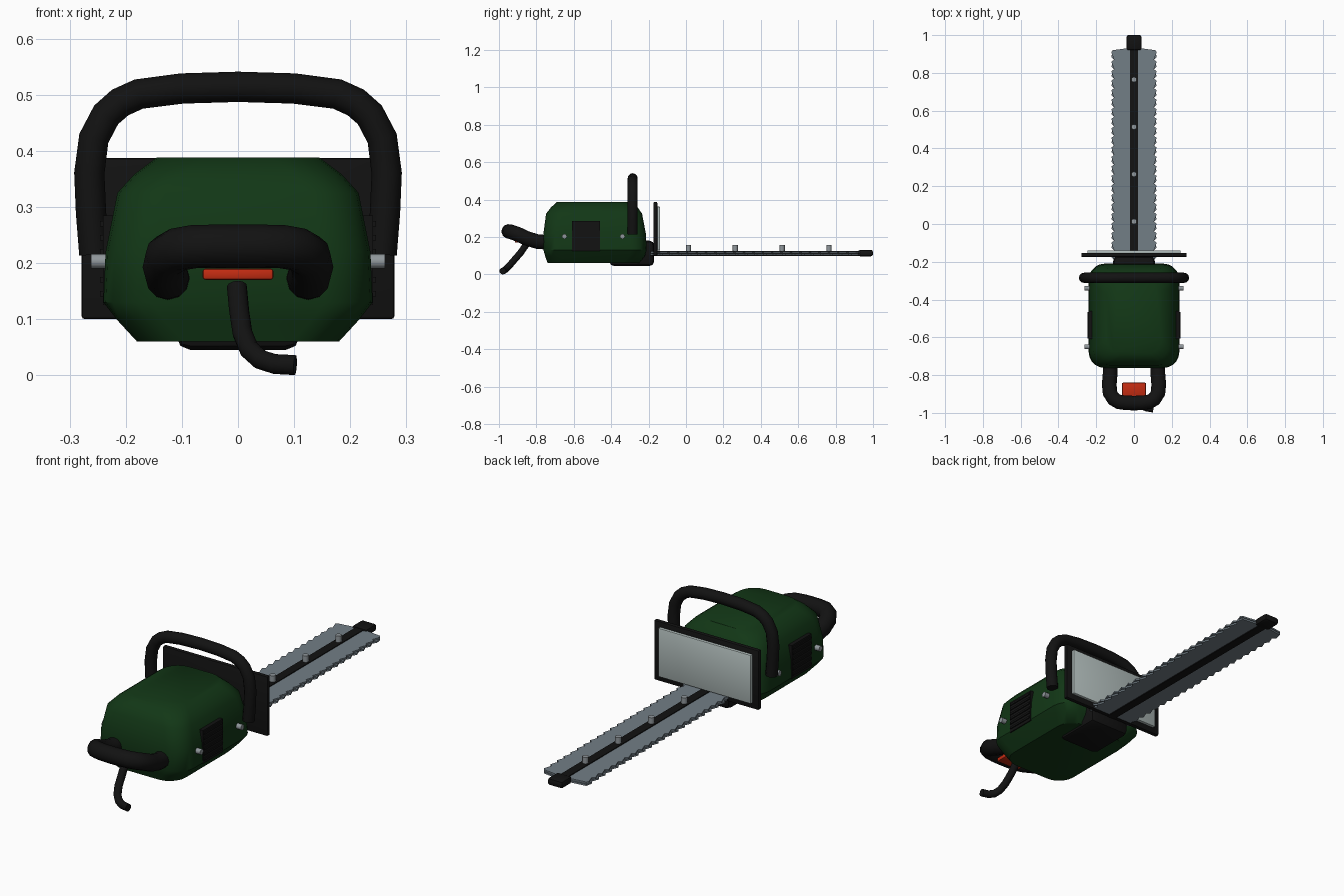
import bpy, bmesh, math
from mathutils import Vector

if "Cube" in bpy.data.objects:
    bpy.data.objects.remove(bpy.data.objects["Cube"])


def mat(name, r, g, b):
    m = bpy.data.materials.new(name)
    m.diffuse_color = (r, g, b, 1)
    m.use_nodes = True
    m.node_tree.nodes["Principled BSDF"].inputs["Base Color"].default_value = m.diffuse_color
    return m


GREEN = mat("dark_green", 0.006, 0.038, 0.008)
BLACK = mat("black_plastic", 0.006, 0.006, 0.006)
STEEL = mat("blade_steel", 0.17, 0.21, 0.24)
BOLT = mat("bolt_grey", 0.28, 0.31, 0.33)
PANEL = mat("clear_panel", 0.45, 0.52, 0.51)
RED = mat("trigger_red", 0.55, 0.025, 0.006)


def finish(name, bm, m, smooth=True):
    bmesh.ops.recalc_face_normals(bm, faces=bm.faces)
    me = bpy.data.meshes.new(name)
    bm.to_mesh(me)
    bm.free()
    ob = bpy.data.objects.new(name, me)
    bpy.context.collection.objects.link(ob)
    me.materials.append(m)
    if smooth:
        bpy.ops.object.select_all(action='DESELECT')
        bpy.context.view_layer.objects.active = ob
        ob.select_set(True)
        bpy.ops.object.shade_smooth_by_angle(angle=math.radians(40))
    return ob


def box(name, lo, hi, m, bevel=0.0, segs=2):
    bm = bmesh.new()
    bmesh.ops.create_cube(bm, size=1)
    lo, hi = Vector(lo), Vector(hi)
    for v in bm.verts:
        v.co = Vector([(lo[i] + hi[i]) / 2 + v.co[i] * (hi[i] - lo[i]) for i in range(3)])
    if bevel:
        bmesh.ops.bevel(bm, geom=bm.edges[:], offset=bevel, segments=segs,
                        profile=0.5, affect='EDGES')
    return finish(name, bm, m)


def rod(name, a, b, r, m, n=12):
    a, b = Vector(a), Vector(b)
    bm = bmesh.new()
    bmesh.ops.create_cone(bm, cap_ends=True, segments=n, radius1=r, radius2=r,
                          depth=(b - a).length)
    q = (b - a).to_track_quat('Z', 'Y')
    for v in bm.verts:
        v.co = q @ v.co + (a + b) / 2
    return finish(name, bm, m)


def tube(name, pts, r, m):
    cu = bpy.data.curves.new(name, 'CURVE')
    cu.dimensions = '3D'
    cu.bevel_depth = r
    cu.bevel_resolution = 4
    cu.use_fill_caps = True
    sp = cu.splines.new('POLY')
    sp.points.add(len(pts) - 1)
    for p, c in zip(sp.points, pts):
        p.co = (*c, 1)
    ob = bpy.data.objects.new(name, cu)
    bpy.context.collection.objects.link(ob)
    cu.materials.append(m)
    bpy.ops.object.select_all(action='DESELECT')
    bpy.context.view_layer.objects.active = ob
    ob.select_set(True)
    bpy.ops.object.convert(target='MESH')
    bpy.ops.object.shade_smooth_by_angle(angle=math.radians(50))


def mirrored(half):
    # half path ends on the centre line x = 0
    return half + [(-x, y, z) for x, y, z in reversed(half[:-1])]


# motor housing: stacked rounded rectangles (z, half width, y back, y front)
rings = [(0.06, 0.18, -0.74, -0.25), (0.098, 0.215, -0.753, -0.22), (0.13, 0.24, -0.762, -0.21),
         (0.22, 0.236, -0.762, -0.215), (0.325, 0.215, -0.748, -0.235),
         (0.358, 0.185, -0.722, -0.258), (0.388, 0.145, -0.69, -0.285)]
bm = bmesh.new()
loops = []
for z, hx, y0, y1 in rings:
    loop, r = [], 0.085
    for k, (sx, cy) in enumerate([(1, y1 - r), (-1, y1 - r), (-1, y0 + r), (1, y0 + r)]):
        for i in range(6):
            a = math.radians(90 * k + 18 * i)
            loop.append(bm.verts.new((sx * (hx - r) + r * math.cos(a), cy + r * math.sin(a), z)))
    loops.append(loop)
for a, b in zip(loops, loops[1:]):
    for i in range(len(a)):
        j = (i + 1) % len(a)
        bm.faces.new((a[i], a[j], b[j], b[i]))
bm.faces.new(loops[0])
bm.faces.new(loops[-1])
finish("motor_housing", bm, GREEN)

# gear housing under the nose
box("gear_housing", (-0.11, -0.41, 0.045), (0.11, -0.17, 0.18), BLACK, 0.025)

# side vents with slats, side bolts
for s, side in ((1, "right"), (-1, "left")):
    x0, x1 = sorted((s * 0.20, s * 0.241))
    box("vent_" + side, (x0, -0.61, 0.125), (x1, -0.46, 0.285), BLACK)
    for i in range(6):
        z = 0.14 + i * 0.025
        a, b = sorted((s * 0.22, s * 0.246))
        box(f"vent_slat_{side}_{i}", (a, -0.605, z), (b, -0.465, z + 0.01), BLACK)
    for i, y in enumerate((-0.65, -0.34)):
        rod(f"side_bolt_{side}_{i}", (s * 0.21, y, 0.203), (s * 0.262, y, 0.203), 0.013, BOLT)

# front hoop handle
tube("front_handle", mirrored([(0.256, -0.285, 0.215), (0.262, -0.285, 0.29), (0.265, -0.285, 0.36),
     (0.257, -0.285, 0.422), (0.235, -0.285, 0.464), (0.21, -0.285, 0.486), (0.177, -0.285, 0.501),
     (0.1, -0.285, 0.511), (0, -0.285, 0.514)]), 0.027, BLACK)

# rear loop handle
tube("rear_handle", mirrored([(0.124, -0.72, 0.172), (0.126, -0.79, 0.174), (0.131, -0.85, 0.192),
     (0.127, -0.895, 0.213), (0.108, -0.926, 0.224), (0.08, -0.942, 0.229),
     (0.04, -0.947, 0.23), (0, -0.948, 0.23)]), 0.039, BLACK)

# trigger and power cord
box("trigger", (-0.063, -0.915, 0.17), (0.063, -0.84, 0.19), RED, 0.005)
tube("power_cord", [(-0.002, -0.855, 0.158), (0.002, -0.885, 0.115), (0.008, -0.92, 0.075),
     (0.02, -0.945, 0.046), (0.04, -0.963, 0.028), (0.065, -0.974, 0.02), (0.102, -0.98, 0.018)],
     0.018, BLACK)

# hand guard with pale panel
box("hand_guard", (-0.279, -0.175, 0.10), (0.279, -0.153, 0.387), BLACK, 0.006)
box("guard_panel", (-0.247, -0.156, 0.128), (0.247, -0.139, 0.362), PANEL, 0.004)


# toothed blades, two layers with shifted teeth
def blade(name, z0, z1, shift):
    y0, y1, n = -0.19, 0.92, 22
    p = (y1 - y0) / n
    right = []
    for i in range(n):
        y = y0 + i * p
        right += [(0.106, y), (0.12, y + p * (0.3 + shift))]
    right.append((0.113, y1))
    outline = right + [(0, y1 + 0.015)] + [(-x, y) for x, y in reversed(right)]
    bm = bmesh.new()
    f = bm.faces.new([bm.verts.new((x, y, z0)) for x, y in outline])
    ext = bmesh.ops.extrude_face_region(bm, geom=[f])
    for v in ext["geom"]:
        if isinstance(v, bmesh.types.BMVert):
            v.co.z = z1
    finish(name, bm, STEEL, False)


blade("lower_blade", 0.103, 0.111, 0.0)
blade("upper_blade", 0.114, 0.122, 0.5)

# guide bar, tip and blade bolts
box("guide_bar", (-0.021, -0.2, 0.099), (0.021, 0.96, 0.126), BLACK)
box("bar_tip", (-0.04, 0.92, 0.097), (0.04, 1.0, 0.131), BLACK, 0.011)
for i in range(4):
    y = 0.013 + 0.2505 * i
    rod(f"blade_bolt_{i}", (0, y, 0.118), (0, y, 0.156), 0.014, BOLT)
